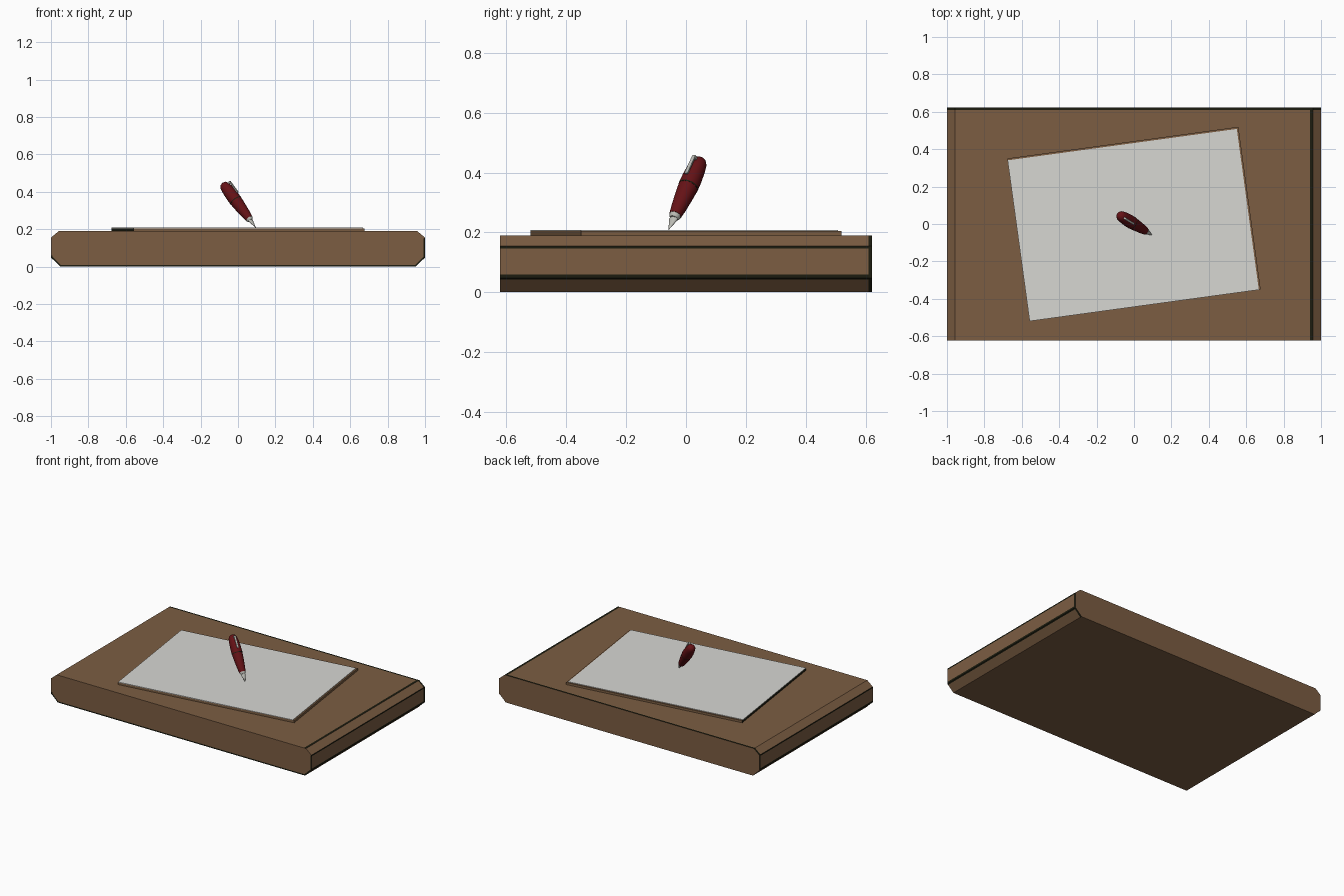
import bpy, bmesh, math
from mathutils import Vector, Matrix

cube = bpy.data.objects.get("Cube")
if cube:
    bpy.data.objects.remove(cube, do_unlink=True)


def material(name, rgb):
    m = bpy.data.materials.new(name)
    m.use_nodes = True
    m.diffuse_color = (*rgb, 1)
    bsdf = m.node_tree.nodes["Principled BSDF"]
    bsdf.inputs["Base Color"].default_value = (*rgb, 1)
    bsdf.inputs["Roughness"].default_value = 0.7
    return m


wood = material("brown wood", (0.2, 0.11, 0.055))
edge = material("dark edge", (0.012, 0.012, 0.005))
white = material("paper white", (0.68, 0.68, 0.65))
red = material("dark red", (0.13, 0.006, 0.008))
silver = material("silver", (0.5, 0.5, 0.46))


def finish(name, bm, mats, smooth=False):
    bmesh.ops.recalc_face_normals(bm, faces=bm.faces)
    me = bpy.data.meshes.new(name)
    bm.to_mesh(me)
    bm.free()
    for m in mats:
        me.materials.append(m)
    ob = bpy.data.objects.new(name, me)
    bpy.context.collection.objects.link(ob)
    if smooth:
        bpy.ops.object.select_all(action='DESELECT')
        ob.select_set(True)
        bpy.context.view_layer.objects.active = ob
        bpy.ops.object.shade_smooth_by_angle(angle=math.radians(40))
    return ob


def box(name, size, centre, mats, matrix=Matrix()):
    bm = bmesh.new()
    bmesh.ops.create_cube(bm, size=1)
    bm.transform(matrix @ Matrix.Translation(centre) @ Matrix.Diagonal((*size, 1)))
    return finish(name, bm, mats)


# Board: chamfered profile with narrow dark bands along its edges
half = [(0.95, 0), (0.993, 0.042), (1, 0.047), (1, 0.06),
        (1, 0.146), (1, 0.155), (0.958, 0.19), (0.942, 0.19)]
profile = half + [(-x, z) for x, z in reversed(half)]
bm = bmesh.new()
rings = [[bm.verts.new((x, y, z)) for x, z in profile] for y in (-0.622, 0.61, 0.622)]
n = len(profile)
for k in range(2):
    for i in range(n):
        j = (i + 1) % n
        f = bm.faces.new((rings[k][i], rings[k][j], rings[k + 1][j], rings[k + 1][i]))
        c = f.calc_center_median()
        on_side = abs(c.x) > 0.99 and not 0.06 < c.z < 0.146
        on_top = 0.942 < c.x < 0.958 and c.z > 0.189
        back_edge = k == 1 and c.z > 0.001
        f.material_index = int(on_side or on_top or back_edge)
front = bm.faces.new(rings[0])
bm.faces.new(rings[2])
bm.normal_update()
rim = bmesh.ops.inset_region(bm, faces=[front], thickness=0.009)["faces"]
for f in rim:
    c = f.calc_center_median()
    f.material_index = int(c.z < 0.06 or c.x > 0.985)
finish("writing_board", bm, [wood, edge])

# Paper: brown backing with a white sheet set towards the front left
turn = Matrix.Rotation(math.radians(7.8), 4, 'Z')
backing = box("paper_backing", (1.247, 0.878, 0.015), (0, 0, 0.1975), [wood, edge], turn)
for p in backing.data.polygons:
    p.material_index = int(p.normal.x < -0.9)
box("paper_sheet", (1.237, 0.868, 0.004), (-0.005, -0.005, 0.206), [white], turn)

# Pen: turned parts along a leaning axis, local Z runs from tip to cap
tip = Vector((0.095, -0.058, 0.209))
axis = Vector((-0.175, 0.107, 0.235))
pen = Matrix.Translation(tip) @ axis.to_track_quat('Z', 'Y').to_matrix().to_4x4()


def turned(name, points, mat, sides=16, flatten=1):
    bm = bmesh.new()
    loops = []
    for t, r in points:
        loops.append([bm.verts.new((r * math.cos(a), flatten * r * math.sin(a), t))
                      for a in (math.tau * i / sides for i in range(sides))])
    for a, b in zip(loops, loops[1:]):
        for i in range(sides):
            j = (i + 1) % sides
            bm.faces.new((a[i], a[j], b[j], b[i]))
    bm.faces.new(loops[0])
    bm.faces.new(loops[-1])
    bm.transform(pen)
    return finish(name, bm, [mat], True)


turned("pen_nib", [(0, 0.001), (0.025, 0.009), (0.045, 0.016), (0.062, 0.013)], silver, flatten=0.6)
turned("pen_collar", [(0.05, 0.014), (0.056, 0.018), (0.066, 0.02)], silver)
turned("pen_barrel", [(0.064, 0.021), (0.1, 0.026), (0.15, 0.031), (0.19, 0.034)], red)
turned("pen_band", [(0.188, 0.0345), (0.193, 0.0345)], edge)
turned("pen_cap", [(0.192, 0.0345), (0.23, 0.034), (0.27, 0.031), (0.295, 0.027),
                   (0.309, 0.019), (0.314, 0.008)], red)

# Clip on the upper side of the cap
box("pen_clip", (0.012, 0.006, 0.08), (0, 0.039, 0.255), [silver], pen)
box("clip_mount", (0.012, 0.016, 0.01), (0, 0.033, 0.29), [silver], pen)
